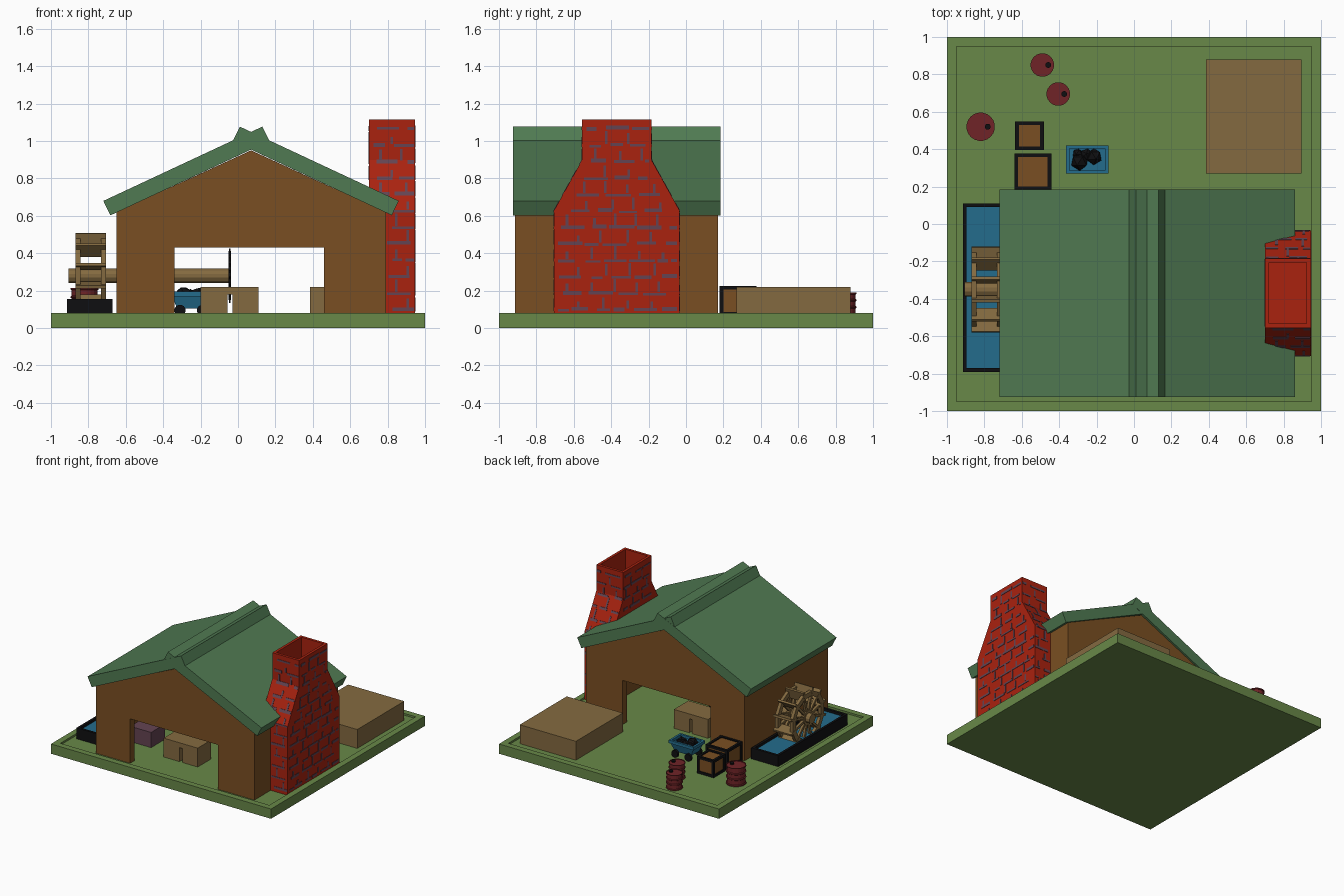
import bpy, bmesh, math, random
from mathutils import Matrix, Vector

if "Cube" in bpy.data.objects:
    bpy.data.objects.remove(bpy.data.objects["Cube"])
random.seed(4)


def mat(name, r, g, b):
    m = bpy.data.materials.new(name)
    lin = [((c / 255 + 0.055) / 1.055) ** 2.4 for c in (r, g, b)]
    m.diffuse_color = (*lin, 1)
    m.use_nodes = True
    m.node_tree.nodes["Principled BSDF"].inputs["Base Color"].default_value = m.diffuse_color
    return m


GRASS = mat("grass green", 104, 136, 72)
ROOF = mat("roof green", 80, 122, 82)
WOOD = mat("brown wood", 122, 79, 34)
TAN = mat("tan timber", 132, 106, 64)
BRICK = mat("brick red", 170, 34, 15)
MORTAR = mat("mortar purple", 100, 68, 82)
BLACK = mat("black iron", 15, 15, 17)
BLUE = mat("blue", 36, 108, 140)
RED = mat("barrel red", 112, 36, 39)


class Part:
    """Collects several pieces into one named object."""
    def __init__(self, name):
        self.name, self.bm, self.mats = name, bmesh.new(), []

    def paint(self, faces, m):
        if m not in self.mats:
            self.mats.append(m)
        for f in faces:
            f.material_index = self.mats.index(m)

    def loft(self, a, b, m):
        """Solid between two matching outlines."""
        va, vb = [[self.bm.verts.new(p) for p in o] for o in (a, b)]
        n = len(va)
        fs = [self.bm.faces.new(va[::-1]), self.bm.faces.new(vb)]
        fs += [self.bm.faces.new((va[i], va[(i + 1) % n], vb[(i + 1) % n], vb[i])) for i in range(n)]
        bmesh.ops.recalc_face_normals(self.bm, faces=fs)
        self.paint(fs, m)

    def prism(self, pts, y0, y1, m):
        self.loft([(x, y0, z) for x, z in pts], [(x, y1, z) for x, z in pts], m)

    def box(self, x0, x1, y0, y1, z0, z1, m):
        self.prism([(x0, z0), (x1, z0), (x1, z1), (x0, z1)], y0, y1, m)

    def lathe(self, origin, prof, n, m, axis='Z', ring=False):
        """Revolve (radius, height) points; ring closes the section on itself."""
        rot = Matrix.Rotation(math.pi / 2, 4, 'Y') if axis == 'X' else Matrix.Identity(4)
        mtx = Matrix.Translation(origin) @ rot
        rows = []
        for r, h in prof:
            rows.append([self.bm.verts.new(mtx @ Vector((r * math.cos(2 * math.pi * (i + .5) / n),
                        r * math.sin(2 * math.pi * (i + .5) / n), h))) for i in range(n)])
        fs = [] if ring else [self.bm.faces.new(rows[0][::-1]), self.bm.faces.new(rows[-1])]
        pairs = list(zip(rows, rows[1:])) + ([(rows[-1], rows[0])] if ring else [])
        for a, b in pairs:
            fs += [self.bm.faces.new((a[i], a[(i + 1) % n], b[(i + 1) % n], b[i])) for i in range(n)]
        bmesh.ops.recalc_face_normals(self.bm, faces=fs)
        self.paint(fs, m)

    def done(self):
        me = bpy.data.meshes.new(self.name)
        self.bm.to_mesh(me)
        for m in self.mats:
            me.materials.append(m)
        o = bpy.data.objects.new(self.name, me)
        bpy.context.collection.objects.link(o)
        return o


G = 0.065  # recessed ground level

# ground slab with raised rim
p = Part("ground")
p.box(-1, 1, -1, 1, 0, G, GRASS)
for s in (-1, 1):
    p.box(*sorted((s, s * .95)), -1, 1, G, .08, GRASS)
    p.box(-.95, .95, *sorted((s, s * .95)), G, .08, GRASS)
p.done()

# shed walls: two open gables and two sides
p = Part("walls")
gable = [(-.65, G), (-.65, .62), (.07, .95), (.79, .62), (.79, G), (.46, G), (.46, .43), (-.34, .43), (-.34, G)]
p.prism(gable, -.915, -.855, WOOD)
p.prism(gable, .11, .17, WOOD)
p.box(-.65, -.59, -.855, .11, G, .62, WOOD)
p.box(.73, .79, -.855, .11, G, .62, WOOD)
p.done()

# roof: two slabs crossing at the ridge
p = Part("roof")
slab = [(-.72, .68), (-.682, .603), (.168, 1.0), (.13, 1.077)]
p.prism(slab, -.925, .185, ROOF)
p.prism([(.14 - x, z) for x, z in slab], -.924, .184, ROOF)
p.done()

# chimney with flared shoulders and hollow top
YC, X0, X1 = -.37, .70, .945


def half(z):
    return .335 - .15 * min(1, max(0, (z - .63) / .27))


def level(z, d=0.0, x0=X0):
    h = half(z) - d
    return [(x0 + d, YC - h, z), (X1 - d, YC - h, z), (X1 - d, YC + h, z), (x0 + d, YC + h, z)]


p = Part("chimney")
p.loft(level(G, 0, .75), level(.63, 0, .75), BRICK)
p.loft(level(.63), level(.9), BRICK)
w = .022
p.box(X0, X0 + w, YC - .185, YC + .185, .9, 1.115, BRICK)
p.box(X1 - w, X1, YC - .185, YC + .185, .9, 1.115, BRICK)
for s in (-1, 1):
    p.box(X0 + w, X1 - w, *sorted((YC + s * .185, YC + s * (.185 - w))), .9, 1.115, BRICK)
p.done()

# broken mortar lines as thin plates on each chimney face
p = Part("mortar_lines")
T = .003


def plate(side, u0, u1, z0, z1):
    if side in 'RL':
        x = X1 if side == 'R' else X0
        p.box(x - T, x + T, YC + u0, YC + u1, z0, z1, MORTAR)
    else:
        s = 1 if side == 'B' else -1
        a, b = [[(u, YC + s * (half(z) + d), z) for u, z in
                 ((u0, z0), (u1, z0), (u1, z1), (u0, z1))] for d in (-T, T)]
        p.loft(a, b, MORTAR)


for side in 'RLFB':
    for k in range(12):
        z = .09 + k * .088
        if side == 'L' and z < .78:
            continue
        h = half(z + .09) - .012
        lo, hi = (-h, h) if side in 'RL' else (X0 + .005 if z > .7 else .79, X1 - .005)
        u = lo + random.uniform(0, .04)
        while u < hi - .02:   # bed joint pieces
            e = min(hi, u + random.uniform(.05, .14))
            zz = z + random.uniform(-.004, .004)
            plate(side, u, e, zz, zz + random.uniform(.012, .022))
            u = e + random.uniform(.01, .06)
        u = lo + (.05 if k % 2 else .11)
        while u < hi - .02:   # upright joints
            if z < 1.0:
                plate(side, u, u + .014, z + .015, z + random.uniform(.05, .085))
            u += random.uniform(.11, .15)
p.done()

# water trough
p = Part("trough")
p.box(-.915, -.67, -.79, .11, G, .08, BLACK)
for x in (-.915, -.69):
    p.box(x, x + .02, -.79, .11, .08, .155, BLACK)
for y in (-.79, .09):
    p.box(-.895, -.69, y, y + .02, .08, .155, BLACK)
p.box(-.895, -.69, -.77, .09, .08, .135, BLUE)
p.done()

# water wheel: two rims, spokes and paddles
AY, AZ = -.35, .28
p = Part("water_wheel")
for x in (-.868, -.732):
    p.lathe((x, AY, AZ), [(.17, 0), (.21, 0), (.21, .026), (.17, .026)], 12, TAN, 'X', True)
    p.lathe((x, AY, AZ), [(.06, 0), (.06, .026)], 12, TAN, 'X')


def radial(a, r0, r1, t, x0, x1):
    d, n = Vector((0, math.cos(a), math.sin(a))), Vector((0, -math.sin(a), math.cos(a))) * t
    c = Vector((0, AY, AZ))
    q = [c + d * r0 - n, c + d * r1 - n, c + d * r1 + n, c + d * r0 + n]
    p.loft([v + Vector((x0, 0, 0)) for v in q], [v + Vector((x1, 0, 0)) for v in q], TAN)


for i in range(12):
    a = 2 * math.pi * (i + .5) / 12
    for x in (-.865, -.729):
        radial(a, .04, .19, .010, x, x + .02)
    radial(a, .15, .235, .008, -.87, -.705)
p.done()

p = Part("axle")
p.lathe((-.905, AY, AZ), [(.04, 0), (.04, .855)], 12, TAN, 'X')
p.done()
p = Part("saw_blade")
for i in range(24):   # teeth
    a = 2 * math.pi * i / 24
    pts = [(r * math.cos(a + o), r * math.sin(a + o)) for r, o in ((.12, 0), (.145, .05), (.12, .24))]
    p.loft([(-.048, AY + u, AZ + v) for u, v in pts], [(-.040, AY + u, AZ + v) for u, v in pts], BLACK)
p.lathe((-.05, AY, AZ), [(.132, 0), (.132, .012)], 24, BLACK, 'X')
p.done()

# saw tables either side of the blade, slotted
for name, y0, y1 in (("front_table", -.68, -.51), ("back_table", -.19, 0)):
    p = Part(name)
    p.box(-.2, -.055, y0, y1, G, .18, TAN)
    p.box(-.03, .11, y0, y1, G, .18, TAN)
    p.box(-.2, .11, y0, y1, .18, .22, TAN)
    p.done()

p = Part("inner_box")
p.box(-.56, -.37, -.6, -.42, G, .19, MORTAR)
p.done()

p = Part("timber_stack")
p.box(.385, .895, .27, .88, G, .22, TAN)
p.done()

# crates: wooden core with dark frame bars on every edge
for name, x0, y0, s, h in (("small_crate", -.635, .395, .153, .14), ("large_crate", -.64, .18, .198, .16)):
    p, b = Part(name), .02
    p.box(x0 + .008, x0 + s - .008, y0 + .008, y0 + s - .008, G, G + h - .008, WOOD)
    for u in (0, s - b):
        for v in (0, s - b):
            p.box(x0 + u, x0 + u + b, y0 + v, y0 + v + b, G, G + h, BLACK)
        for z in (G, G + h - b):
            p.box(x0 + u, x0 + u + b, y0 + b, y0 + s - b, z, z + b, BLACK)
            p.box(x0 + b, x0 + s - b, y0 + u, y0 + u + b, z, z + b, BLACK)
    p.done()

# barrels with ribs and a bung
for i, (x, y, r, h) in enumerate(((-.82, .52, .076, .15), (-.49, .85, .063, .125), (-.405, .695, .063, .125))):
    p = Part("barrel_%d" % (i + 1))
    e = r * .92
    prof = [(r, 0), (r, .06), (e, .08), (e, .32), (r, .35), (r, .39), (e, .42),
            (e, .62), (r, .65), (r, .69), (e, .72), (e, .92), (r, .94), (r, 1), (e, 1), (e, .96)]
    p.lathe((x, y, G), [(a, b * h) for a, b in prof], 20, RED)
    p.lathe((x + r * .5, y, G + h * .96), [(.016, 0), (.016, .012)], 10, BLACK)
    p.done()

# coal cart
p = Part("cart")
CX, CY = -.25, .345


def rect(hx, hy, z):
    return [(CX - hx, CY - hy, z), (CX + hx, CY - hy, z), (CX + hx, CY + hy, z), (CX - hx, CY + hy, z)]


p.loft(rect(.075, .05, .105), rect(.105, .068, .175), BLUE)
for s in (-1, 1):
    p.box(*sorted((CX + s * .113, CX + s * .095)), CY - .075, CY + .075, .17, .195, BLUE)
    p.box(CX - .095, CX + .095, *sorted((CY + s * .075, CY + s * .058)), .17, .195, BLUE)
    for t in (-1, 1):
        p.lathe((0, 0, 0), [(.03, 0), (.03, .02)], 12, BLACK)
        new = p.bm.verts[:][-24:]
        bmesh.ops.transform(p.bm, verts=new, matrix=Matrix.Translation((CX + s * .06, CY + t * .066 + .01, G + .03))
                            @ Matrix.Rotation(math.pi / 2, 4, 'X'))
p.done()
p = Part("coal")
for dx, dy, r in ((-.04, -.01, .05), (.035, .015, .045), (-.005, .025, .035), (-.05, .03, .03)):
    bmesh.ops.create_icosphere(p.bm, subdivisions=1, radius=r,
                               matrix=Matrix.Translation((CX + dx, CY + dy, .175)) @ Matrix.Rotation(dx * 40, 4, 'X'))
p.paint(p.bm.faces, BLACK)
p.done()
